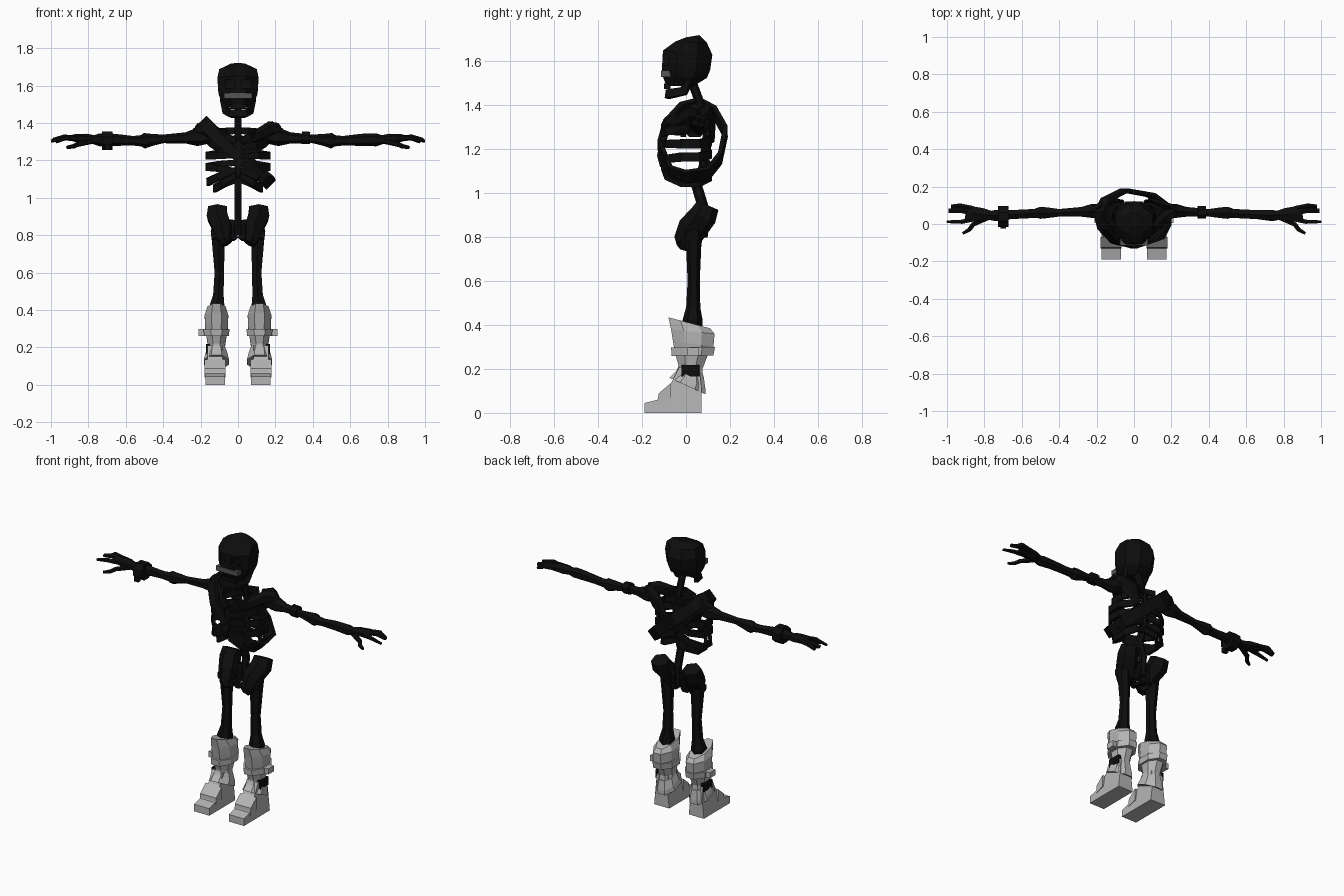
import bpy, bmesh, math
from mathutils import Vector


def material(name, r, g, b):
    m = bpy.data.materials.new(name)
    m.diffuse_color = (r, g, b, 1)
    return m


BONE = material("black bone", 0.004, 0.004, 0.004)
BOOT = material("light grey", 0.46, 0.46, 0.46)
TEETH = material("dark grey", 0.09, 0.09, 0.09)


def skin(name, rings, mat, closed=False):
    """Join rings of points into a flat-shaded solid."""
    bm = bmesh.new()
    vs = [[bm.verts.new(p) for p in r] for r in rings]
    n = len(vs[0])
    for i in range(len(vs) if closed else len(vs) - 1):
        a, b = vs[i], vs[(i + 1) % len(vs)]
        for k in range(n):
            bm.faces.new((a[k], a[(k + 1) % n], b[(k + 1) % n], b[k]))
    if not closed:
        bm.faces.new(vs[0])
        bm.faces.new(vs[-1])
    bmesh.ops.recalc_face_normals(bm, faces=bm.faces)
    me = bpy.data.meshes.new(name)
    bm.to_mesh(me)
    bm.free()
    me.materials.append(mat)
    ob = bpy.data.objects.new(name, me)
    bpy.context.collection.objects.link(ob)
    return ob


def sweep(name, pts, mat=BONE, up=(0, 0, 1), n=6, closed=False):
    """Points are (x, y, z, half size along up, half size across)."""
    up, P, rings = Vector(up), [Vector(p[:3]) for p in pts], []
    m, grow = len(P), 1 / math.cos(math.pi / n)
    for i, p in enumerate(pts):
        nxt = P[(i + 1) % m] if closed else P[min(i + 1, m - 1)]
        prv = P[i - 1] if closed else P[max(i - 1, 0)]
        t = (nxt - prv).normalized()
        side = up.cross(t).normalized()
        top = t.cross(side)
        ang = [(k + 0.5) * math.tau / n for k in range(n)]
        rings.append([P[i] + top * (p[3] * grow * math.sin(a))
                      + side * (p[4] * grow * math.cos(a)) for a in ang])
    return skin(name, rings, mat, closed)


def loft(name, cx, rings, mat, n=8):
    """Rings are (front y, front z, back y, back z, half width)."""
    out, grow = [], 1 / math.cos(math.pi / n)
    for y0, z0, y1, z1, hx in rings:
        ring = []
        for k in range(n):
            a = (k + 0.5) * math.tau / n
            t = 0.5 - 0.5 * grow * math.cos(a)
            ring.append((cx + hx * grow * math.sin(a), y0 + (y1 - y0) * t, z0 + (z1 - z0) * t))
        out.append(ring)
    return skin(name, out, mat)


def box(name, lo, hi, mat=BONE):
    rings = [[(lo[0], lo[1], z), (hi[0], lo[1], z), (hi[0], hi[1], z), (lo[0], hi[1], z)]
             for z in (lo[2], hi[2])]
    return skin(name, rings, mat)


# Skull with eye sockets, jaw and teeth
skull = loft("skull", 0, [(-.09, 1.49, .03, 1.485, .065), (-.105, 1.53, .095, 1.525, .095),
                          (-.11, 1.56, .11, 1.56, .105), (-.105, 1.65, .12, 1.63, .11),
                          (-.05, 1.69, .095, 1.685, .10), (.0, 1.71, .06, 1.72, .04)], BONE)
for s in (-1, 1):
    xs = sorted((s * .02, s * .07))
    cutter = box("eye_cutter", (xs[0], -.2, 1.585), (xs[1], -.075, 1.63))
    cutter.hide_render = True
    cutter.hide_viewport = True
    mod = skull.modifiers.new("eye_socket", 'BOOLEAN')
    mod.operation, mod.object = 'DIFFERENCE', cutter
sweep("jaw", [(-.075, .02, 1.53, .02, .012), (-.065, -.01, 1.465, .02, .012),
              (-.04, -.085, 1.45, .02, .012), (.04, -.085, 1.45, .02, .012),
              (.065, -.01, 1.465, .02, .012), (.075, .02, 1.53, .02, .012)], n=4, up=(0, 0.3, 1))
box("upper_teeth", (-.045, -.1, 1.475), (.045, -.07, 1.5))
box("face_band", (-.075, -.114, 1.53), (.075, -.07, 1.56), TEETH)

# Spine and sternum
sweep("spine", [(0, .03, 1.5, .018, .018), (0, .06, 1.42, .018, .018), (0, .1, 1.27, .02, .02),
                (0, .08, 1.12, .02, .02), (0, .05, 1.03, .022, .02), (0, .08, .93, .022, .02),
                (0, .07, .8, .025, .015)], up=(0, 1, 0))
sweep("sternum", [(0, -.085, 1.31, .012, .025), (0, -.1, 1.25, .015, .025),
                  (0, -.12, 1.17, .012, .02), (0, -.11, 1.12, .008, .01)], up=(0, 1, 0), n=4)

# Ribs: back, side and front heights, half width
RIBS = [(1.36, 1.35, 1.30, .10), (1.32, 1.29, 1.27, .14), (1.25, 1.225, 1.225, .165),
        (1.19, 1.165, 1.145, .165), (1.15, 1.085, 1.15, .16), (1.10, 1.05, 1.12, .125)]
for s in (-1, 1):
    for zb, zs, zf, w in RIBS:
        sweep("rib", [(0, .09, zb, .015, .008), (s * w * .6, .11, (zb + zs) / 2, .02, .008),
                      (s * w, .06, zs, .021, .009), (s * w, -.02, zs, .021, .009),
                      (s * w * .65, -.085, zs * .6 + zf * .4, .018, .009),
                      (s * .01, -.105, zf, .013, .008)], n=4)

# Strap slung around the chest
sweep("chest_strap", [(-.185, .06, 1.405, .035, .012), (-.15, .13, 1.37, .035, .01),
                      (-.05, .18, 1.28, .035, .01), (.09, .155, 1.16, .035, .01),
                      (.165, .1, 1.09, .035, .01), (.17, .0, 1.075, .035, .01),
                      (.14, -.07, 1.10, .03, .01), (0, -.12, 1.22, .028, .01),
                      (-.1, -.095, 1.31, .03, .01), (-.165, -.02, 1.385, .035, .012)],
      up=(.7, 0, .7), n=4, closed=True)

for s in (-1, 1):
    # Shoulder: collar bone and shoulder blade
    sweep("collar_bone", [(s * .02, -.08, 1.29, .015, .015), (s * .1, -.03, 1.33, .03, .02),
                          (s * .17, .04, 1.37, .035, .03), (s * .21, .07, 1.36, .035, .03)])
    sweep("shoulder_blade", [(s * .07, .12, 1.24, .02, .01), (s * .12, .12, 1.32, .05, .012),
                             (s * .19, .09, 1.365, .04, .02), (s * .225, .07, 1.34, .03, .02)])
    # Arm, from shoulder to palm
    sweep("upper_arm", [(s * .16, .07, 1.33, .035, .035), (s * .22, .07, 1.325, .042, .038),
                        (s * .28, .065, 1.32, .026, .026), (s * .4, .06, 1.315, .02, .02),
                        (s * .46, .06, 1.31, .028, .028), (s * .5, .06, 1.305, .036, .032),
                        (s * .53, .06, 1.305, .02, .022)])
    sweep("forearm", [(s * .48, .06, 1.305, .03, .025), (s * .56, .055, 1.305, .022, .024),
                      (s * .66, .05, 1.31, .028, .024), (s * .74, .045, 1.31, .03, .03),
                      (s * .78, .045, 1.31, .018, .022)])
    sweep("palm", [(s * .75, .045, 1.31, .018, .02), (s * .81, .05, 1.315, .024, .035),
                   (s * .87, .055, 1.32, .018, .04), (s * .9, .06, 1.32, .012, .035)])
    for y, x, z in ((.092, .975, 1.30), (.07, .99, 1.31)):
        sweep("finger", [(s * .86, y - .01, 1.32, .012, .014), (s * .93, y + .004, 1.322, .014, .014),
                         (s * x, y, z, .009, .012)])
    sweep("index_finger", [(s * .84, .03, 1.315, .013, .013), (s * .92, .012, 1.32, .012, .011),
                           (s * 1.0, .012, 1.303, .007, .007)])
    sweep("thumb", [(s * .78, .035, 1.305, .014, .014), (s * .86, -.002, 1.285, .012, .012),
                    (s * .88, -.03, 1.275, .011, .011), (s * .915, -.05, 1.27, .007, .007)])

    # Hip wing, lower pelvis ring
    sweep("hip_wing", [(s * .11, .1, .945, .045, .05), (s * .11, .08, .9, .055, .055),
                       (s * .085, .03, .84, .06, .05), (s * .075, 0, .78, .05, .035),
                       (s * .06, -.01, .755, .03, .03)], up=(0, 1, 0))
    sweep("pelvis_ring", [(s * .03, .08, .88, .02, .015), (s * .04, .06, .78, .03, .015),
                          (s * .02, -.04, .79, .02, .012)], up=(s, 0, 0))
    sweep("hip_joint", [(s * .06, .02, .81, .03, .03), (s * .14, .03, .8, .03, .03)])
    # Thigh bone down into the boot
    sweep("thigh_bone", [(s * .105, .035, .83, .035, .04), (s * .105, .035, .76, .03, .034),
                         (s * .1, .035, .6, .024, .025), (s * .105, .033, .48, .028, .028),
                         (s * .112, .03, .42, .04, .04), (s * .112, .03, .36, .035, .035)],
          up=(0, 1, 0))

    # Boot: foot wedge, shaft, ankle guard, strap, buckle and side gap
    side = [(-.19, 0), (.07, 0), (.07, .12), (.06, .21), (-.03, .21),
            (-.065, .14), (-.12, .085), (-.13, .06), (-.19, .045)]
    skin("boot_foot", [[(s * .122 + dx * (1 - .25 * (z > .1)), y, z) for y, z in side]
                       for dx in (-.053, .053)], BOOT)
    skin("toe_cap", [[(s * .122 + dx, y, z) for y, z in
                      ((-.13, .04), (-.07, .06), (-.07, .135), (-.125, .088))]
                     for dx in (-.056, .056)], BOOT)
    c = s * .115
    loft("ankle_guard", c, [(-.075, .16, .088, .085, .066), (-.045, .19, .088, .11, .06),
                            (-.03, .22, .08, .17, .046)], BOOT)
    loft("boot_shaft", c, [(-.04, .15, .08, .12, .05), (-.035, .22, .075, .2, .046),
                           (-.05, .27, .1, .265, .055), (-.06, .33, .125, .3, .062),
                           (-.068, .38, .13, .36, .063), (-.08, .435, .11, .385, .048)], BOOT)
    loft("boot_strap", c, [(-.065, .26, .125, .262, .067), (-.068, .298, .132, .3, .069)], BOOT)
    xs = sorted((s * .175, s * .21))
    box("strap_buckle", (xs[0], .005, .262), (xs[1], .06, .298), BOOT)
    xs = sorted((s * .15, s * .171))
    box("side_gap", (xs[0], -.02, .165), (xs[1], .062, .218))

# Wrist band on one arm, elbow band on the other
sweep("wrist_band", [(-.727, .04, 1.305, .05, .055), (-.672, .04, 1.305, .05, .055)], n=8)
box("wrist_charm", (-.715, -.025, 1.255), (-.685, .0, 1.285))
sweep("arm_band", [(.34, .062, 1.322, .033, .033), (.385, .062, 1.32, .033, .033)], n=8)
